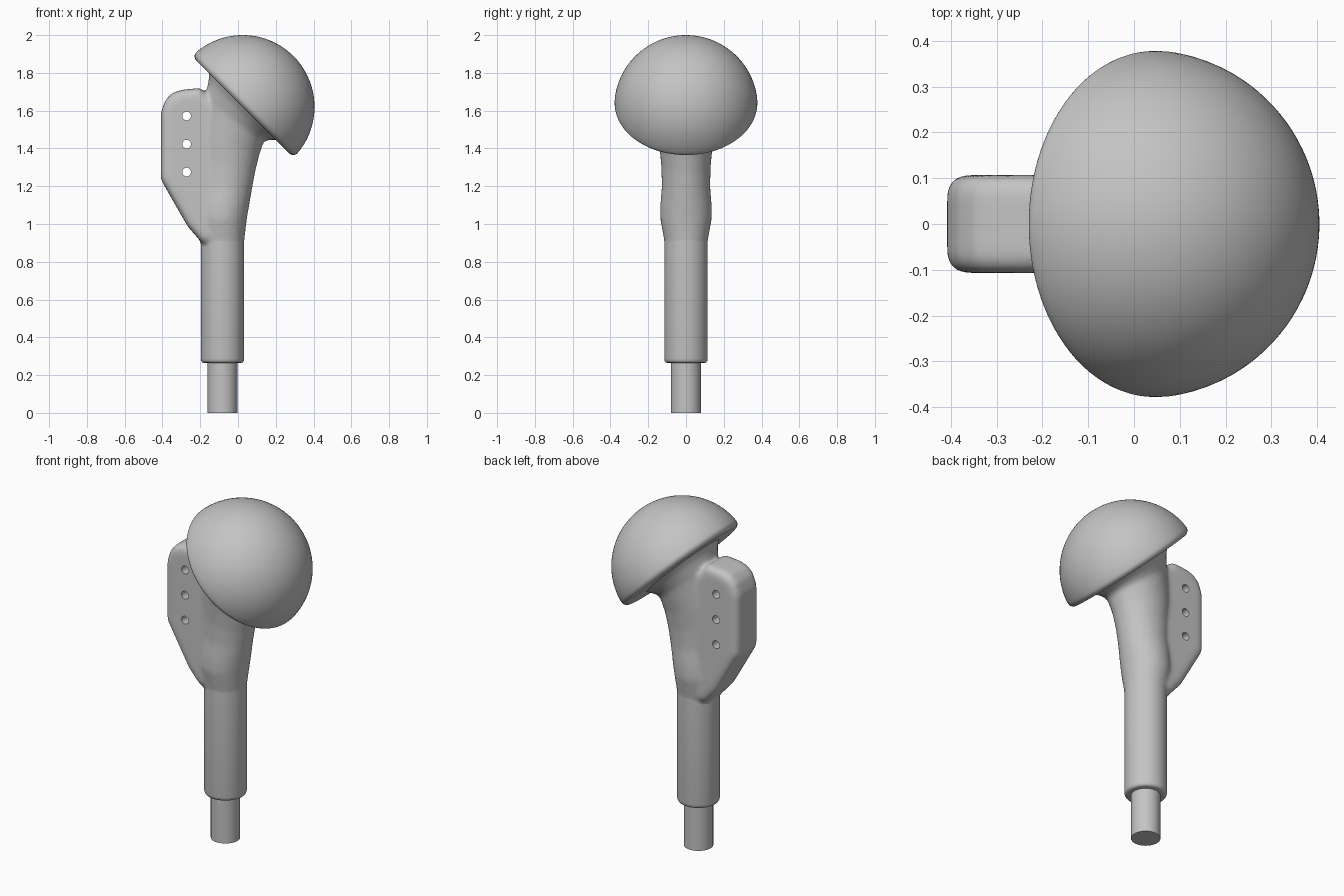
import bpy, bmesh, math
from mathutils import Matrix, Vector

if "Cube" in bpy.data.objects:
    bpy.data.objects.remove(bpy.data.objects["Cube"])

COLOUR = (0.55, 0.55, 0.55, 1)
metal = bpy.data.materials.new("grey_metal")
metal.use_nodes = True
metal.diffuse_color = COLOUR
metal.node_tree.nodes["Principled BSDF"].inputs["Base Color"].default_value = COLOUR


def make_object(name, bm):
    bmesh.ops.recalc_face_normals(bm, faces=bm.faces)
    mesh = bpy.data.meshes.new(name)
    bm.to_mesh(mesh)
    bm.free()
    obj = bpy.data.objects.new(name, mesh)
    bpy.context.collection.objects.link(obj)
    mesh.materials.append(metal)
    return obj


def smooth(obj, degrees):
    bpy.ops.object.select_all(action='DESELECT')
    obj.select_set(True)
    bpy.context.view_layer.objects.active = obj
    bpy.ops.object.shade_smooth_by_angle(angle=math.radians(degrees))


def loft(bm, rings):
    for a, b in zip(rings, rings[1:]):
        for i in range(len(a)):
            j = (i + 1) % len(a)
            bm.faces.new((a[i], a[j], b[j], b[i]))
    bm.faces.new(rings[0][::-1])
    bm.faces.new(rings[-1])


def ring(bm, centre, tilt, rx, ry, n=64):
    turn = Matrix.Rotation(math.radians(tilt), 3, 'Y')
    angles = [2 * math.pi * i / n for i in range(n)]
    return [bm.verts.new(Vector(centre) + turn @ Vector((rx * math.cos(a), ry * math.sin(a), 0)))
            for a in angles]


def revolve(name, profile, centre, tilt=0, n=64):
    """Round part from (radius, height) pairs along a tilted axis."""
    bm = bmesh.new()
    axis = Matrix.Rotation(math.radians(tilt), 3, 'Y') @ Vector((0, 0, 1))
    loft(bm, [ring(bm, Vector(centre) + axis * h, tilt, r, r, n) for r, h in profile])
    obj = make_object(name, bm)
    smooth(obj, 40)
    return obj


# Stem and its thinner lower pin
STEM_X = -0.082
revolve("stem", [(0.099, 0.265), (0.108, 0.268), (0.113, 0.276), (0.115, 0.288), (0.115, 0.92)],
        (STEM_X, 0, 0))
revolve("lower_pin", [(0.079, 0), (0.079, 0.35)], (STEM_X, 0, 0))

# Half-ball head with a rounded rim
R, FILLET = 0.38, 0.03
profile = [(R - 0.07, 0)]
for i in range(9):
    a = math.radians(-90 + 95 * i / 8)
    profile.append((R - FILLET - 0.002 + FILLET * math.cos(a), FILLET + FILLET * math.sin(a)))
profile += [(R * math.cos(a), R * math.sin(a))
            for a in (math.radians(7 + 82.5 * i / 32) for i in range(33))]
revolve("head", profile, (0.025, 0, 1.62), 45, 96)

# Flaring core: from the stem up into the underside of the head
bm = bmesh.new()
core = [(STEM_X, 0.80, 0, 0.113, 0.112), (STEM_X, 0.91, 0, 0.115, 0.115),
        (-0.085, 1.03, 2, 0.132, 0.137), (-0.078, 1.10, 4, 0.136, 0.136),
        (-0.065, 1.20, 8, 0.140, 0.128), (-0.058, 1.31, 14, 0.153, 0.131),
        (-0.05, 1.42, 20, 0.172, 0.142), (-0.02, 1.55, 36, 0.193, 0.165),
        (0.005, 1.605, 45, 0.225, 0.200), (0.035, 1.635, 45, 0.27, 0.245),
        (0.07, 1.67, 45, 0.27, 0.245)]
loft(bm, [ring(bm, (x, 0, z), tilt, rx, ry) for x, z, tilt, rx, ry in core])

# Side fin: rounded plate joined to the core
outline = [(-0.408, 1.235), (-0.408, 1.59), (-0.385, 1.655), (-0.35, 1.692), (-0.30, 1.71),
           (-0.20, 1.72), (-0.08, 1.60), (-0.02, 1.10), (-0.06, 0.95), (-0.12, 0.90),
           (-0.19, 0.90), (-0.265, 0.985)]
fin = bmesh.new()
T = 0.107
sides = [[fin.verts.new((x, y, z)) for x, z in outline] for y in (-T, T)]
loft(fin, sides)
rims = [e for e in fin.edges if abs(e.verts[0].co.y - e.verts[1].co.y) < 0.001]
bmesh.ops.bevel(fin, geom=rims, offset=0.04, segments=4, profile=0.5, affect='EDGES')
bmesh.ops.recalc_face_normals(fin, faces=fin.faces)
fin_mesh = bpy.data.meshes.new("fin")
fin.to_mesh(fin_mesh)
fin.free()
bm.from_mesh(fin_mesh)
bpy.data.meshes.remove(fin_mesh)
body = make_object("finned_body", bm)

remesh = body.modifiers.new("blend", 'REMESH')
remesh.mode = 'VOXEL'
remesh.voxel_size = 0.011
soften = body.modifiers.new("soften", 'SMOOTH')
soften.factor = 0.5
soften.iterations = 14

# Three holes through the fin
bm = bmesh.new()
for z in (1.275, 1.423, 1.572):
    place = Matrix.Translation((-0.272, 0, z)) @ Matrix.Rotation(math.pi / 2, 4, 'X')
    bmesh.ops.create_cone(bm, cap_ends=True, segments=32, radius1=0.023, radius2=0.023,
                          depth=0.6, matrix=place)
cutter = make_object("hole_cutter", bm)
cutter.hide_render = True
cut = body.modifiers.new("holes", 'BOOLEAN')
cut.operation = 'DIFFERENCE'
cut.object = cutter

# Bake the modifiers and drop the cutter
graph = bpy.context.evaluated_depsgraph_get()
body.data = bpy.data.meshes.new_from_object(body.evaluated_get(graph))
body.modifiers.clear()
bpy.data.objects.remove(cutter)
body.data.materials.clear()
body.data.materials.append(metal)
smooth(body, 40)
